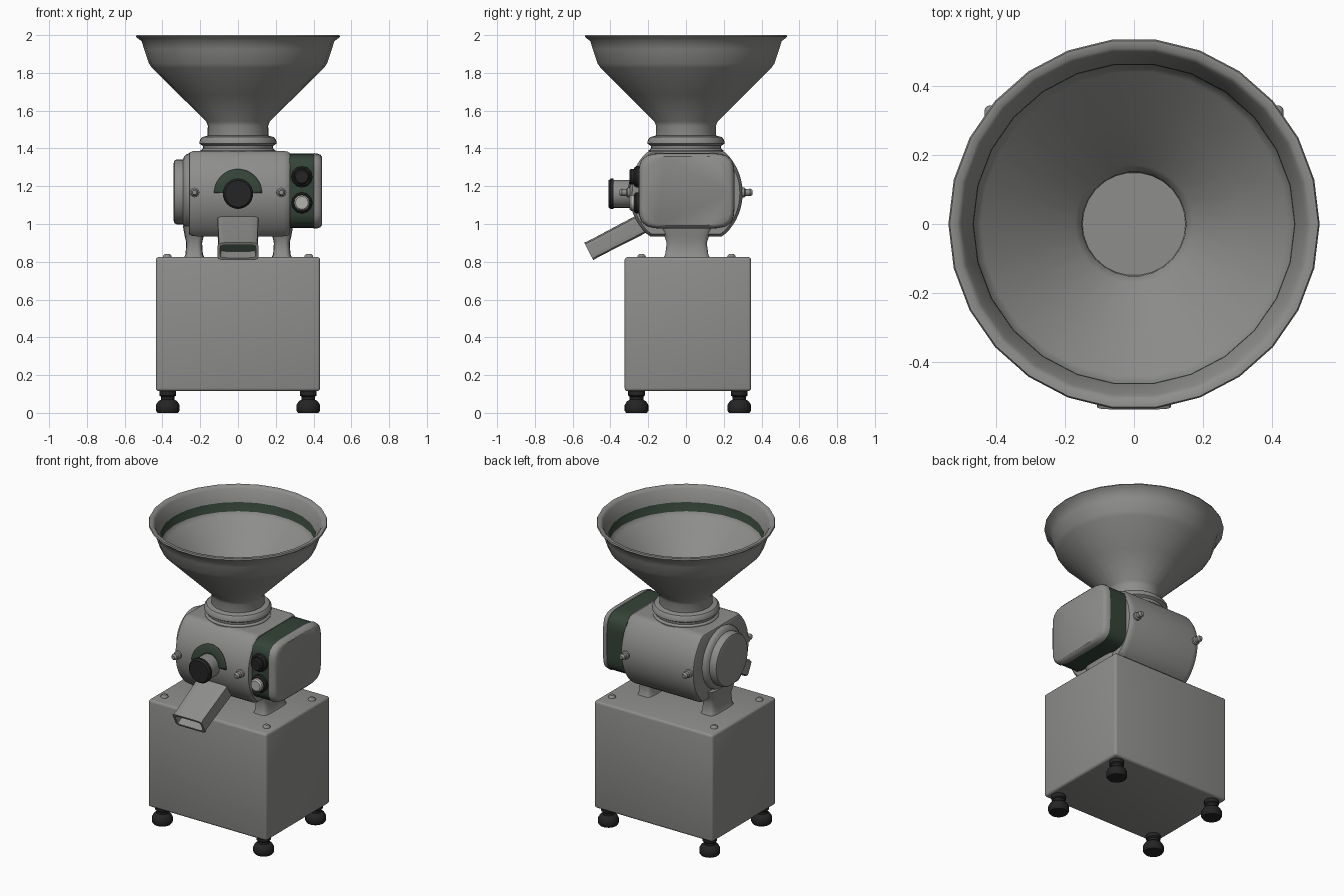
import bpy, bmesh, math
from mathutils import Matrix, Vector

if "Cube" in bpy.data.objects:
    bpy.data.objects.remove(bpy.data.objects["Cube"])

def material(name, r, g, b):
    m = bpy.data.materials.new(name)
    m.diffuse_color = (r, g, b, 1)
    m.use_nodes = True
    m.node_tree.nodes["Principled BSDF"].inputs["Base Color"].default_value = m.diffuse_color
    return m

GREY = material("brushed_grey", 0.27, 0.27, 0.262)
GREEN = material("dark_green", 0.034, 0.056, 0.038)
BLACK = material("rubber_black", 0.018, 0.018, 0.019)
LIGHT = material("light_grey", 0.45, 0.45, 0.42)

FRONT = Matrix.Rotation(math.pi / 2, 4, 'X')    # local z -> -y
BACK = Matrix.Rotation(-math.pi / 2, 4, 'X')    # local z -> +y
LEFT = Matrix.Rotation(-math.pi / 2, 4, 'Y')    # local z -> -x
UP = Matrix.Identity(4)

def finish(name, bm, mats, rule=None, angle=35):
    bmesh.ops.remove_doubles(bm, verts=bm.verts, dist=1e-5)
    bmesh.ops.recalc_face_normals(bm, faces=bm.faces)
    bm.normal_update()
    for f in bm.faces:
        f.smooth = True
        if rule:
            f.material_index = rule(f.calc_center_median(), f.normal)
    me = bpy.data.meshes.new(name)
    bm.to_mesh(me)
    bm.free()
    for m in mats:
        me.materials.append(m)
    me.set_sharp_from_angle(angle=math.radians(angle))
    ob = bpy.data.objects.new(name, me)
    bpy.context.collection.objects.link(ob)
    return ob

def loft(name, rings, mats, rule=None, angle=35):
    """Skin a list of point rings and cap both ends."""
    bm = bmesh.new()
    vs = [[bm.verts.new(p) for p in ring] for ring in rings]
    n = len(vs[0])
    for a, b in zip(vs, vs[1:]):
        for i in range(n):
            j = (i + 1) % n
            bm.faces.new((a[i], a[j], b[j], b[i]))
    bm.faces.new(vs[0])
    bm.faces.new(vs[-1])
    return finish(name, bm, mats, rule, angle)

def lathe(name, profile, loc, mats, rot=UP, segs=24, rule=None, angle=35):
    """Turn a (radius, height) profile about local z."""
    m = Matrix.Translation(loc) @ rot
    rings = [[m @ Vector((r * math.cos(2 * math.pi * i / segs),
                          r * math.sin(2 * math.pi * i / segs), h))
              for i in range(segs)] for r, h in profile]
    return loft(name, rings, mats, rule, angle)

def squircle(a, b, n, count=40):
    """Rounded rectangle outline as (u, v) pairs."""
    out = []
    for i in range(count):
        t = 2 * math.pi * (i + 0.5) / count
        c, s = math.cos(t), math.sin(t)
        k = (abs(c) ** n + abs(s) ** n) ** (-1 / n)
        out.append((a * c * k, b * s * k))
    return out

# base cabinet
bm = bmesh.new()
bmesh.ops.create_cube(bm, size=1, matrix=Matrix.Translation((0, 0.01, 0.47))
                      @ Matrix.Diagonal((0.87, 0.67, 0.71, 1)))
bmesh.ops.bevel(bm, geom=bm.edges[:], offset=0.016, segments=3, profile=0.5, affect='EDGES')
finish("base_cabinet", bm, [GREY])

# feet and cabinet top bolts
for sx in (-1, 1):
    for y in (-0.262, 0.282):
        lathe("foot", [(0.055, 0), (0.063, 0.012), (0.063, 0.04), (0.052, 0.06), (0.036, 0.07),
                       (0.036, 0.085), (0.044, 0.092), (0.044, 0.12)],
              (sx * 0.372, y, 0), [BLACK], segs=20)
    for y in (-0.235, 0.24):
        lathe("cabinet_bolt", [(0.024, 0), (0.022, 0.01), (0.012, 0.02)],
              (sx * 0.375, y, 0.822), [GREY], segs=10)

# flared pedestals carrying the mill
for sx in (-1, 1):
    rings = []
    for z, hx, hy in ((0.82, 0.055, 0.122), (0.84, 0.046, 0.114), (0.90, 0.042, 0.106),
                      (0.935, 0.05, 0.118), (0.99, 0.06, 0.14)):
        rings.append([(sx * 0.232 + u, 0.004 + v, z) for u, v in squircle(hx, hy, 5)])
    loft("pedestal", rings, [GREY])

# mill body: drum along x with flattened top and bottom
CZ, R = 1.163, 0.3
def drum_ring(x, s):
    pts = []
    for i in range(64):
        t = 2 * math.pi * i / 64
        z = max(-0.228, min(0.224, R * math.sin(t)))
        pts.append((x, s * R * math.cos(t), CZ + s * z))
    return pts
loft("mill_body", [drum_ring(x, s) for x, s in
                   ((-0.26, 0.93), (-0.256, 0.965), (-0.24, 0.992), (-0.22, 1), (0.24, 1),
                    (0.262, 0.985), (0.275, 0.95))], [GREY])

# stepped end cover on the left
lathe("end_cover", [(0.205, 0), (0.2, 0.022), (0.188, 0.035), (0.172, 0.042), (0.172, 0.075),
                    (0.165, 0.087), (0.15, 0.091)], (-0.25, 0, 1.17), [GREY], LEFT, 32)

# motor housing on the right: green band, grey cover
def housing_ring(x, s):
    return [(x, 0.003 + s * u, 1.175 + s * v) for u, v in squircle(0.254, 0.2, 6, 48)]
loft("motor_housing", [housing_ring(x, s) for x, s in
                       ((0.265, 0.96), (0.27, 0.985), (0.4, 0.985), (0.402, 1), (0.42, 0.99),
                        (0.436, 0.96), (0.444, 0.91))],
     [GREY, GREEN], lambda c, n: 1 if c.x < 0.4005 else 0)

# switches on the housing front
for name, z, cap in (("upper_switch", 1.25, BLACK), ("lower_switch", 1.112, LIGHT)):
    lathe(name + "_collar", [(0.056, 0), (0.056, 0.025), (0.048, 0.034)],
          (0.338, -0.24, z), [BLACK], FRONT, 12)
    lathe(name + "_button", [(0.042, 0), (0.042, 0.022), (0.034, 0.032)],
          (0.338, -0.268, z), [cap], FRONT, 12)

# setting dial: grey stem, black face
lathe("dial_stem", [(0.07, 0), (0.074, 0.02), (0.074, 0.12)], (0, -0.27, 1.16), [GREY], FRONT, 32)
lathe("dial_cap", [(0.08, 0), (0.08, 0.015), (0.07, 0.026)], (0, -0.385, 1.16), [BLACK], FRONT, 32)

# curved green scale plate behind the dial
bm = bmesh.new()
grid = []
for k in range(5):
    r = 0.07 + 0.057 * k / 4
    row = []
    for i in range(25):
        t = math.pi * i / 24
        dz = r * math.sin(t)
        row.append(bm.verts.new((r * math.cos(t), -math.sqrt(0.304 ** 2 - dz * dz), CZ + dz)))
    grid.append(row)
for a, b in zip(grid, grid[1:]):
    for i in range(24):
        bm.faces.new((a[i], a[i + 1], b[i + 1], b[i]))
plate = finish("dial_scale", bm, [GREEN])
sol = plate.modifiers.new("thickness", 'SOLIDIFY')
sol.thickness = 0.005
sol.offset = 0

# body clamp bolts, front and back
for sx in (-1, 1):
    for y, rot in ((-0.285, FRONT), (0.285, BACK)):
        lathe("clamp_bolt", [(0.026, 0), (0.026, 0.025), (0.018, 0.03), (0.02, 0.055), (0.012, 0.068)],
              (sx * 0.23, y, 1.167), [GREY], rot, 12)

# discharge spout: hollow square duct sloping forward, green inside
TIP, D, U = Vector((0, -0.515, 0.855)), Vector((0, -0.887, -0.461)), Vector((0, -0.461, 0.887))
def spout_ring(back, hx, hu):
    return [TIP - D * back + Vector((u, 0, 0)) + U * v for u, v in squircle(hx, hu, 10)]
loft("spout", [spout_ring(0.34, 0.11, 0.053), spout_ring(0.03, 0.103, 0.05), spout_ring(0, 0.108, 0.052),
               spout_ring(0, 0.094, 0.038), spout_ring(0.07, 0.092, 0.036)],
     [GREY, GREEN], lambda c, n: 1 if abs((c - TIP).dot(D) + 0.07) < 0.002 else 0)

# collar between mill and hopper
lathe("hopper_collar", [(0.2, 1.37), (0.198, 1.39), (0.185, 1.4), (0.187, 1.415), (0.204, 1.425),
                        (0.202, 1.445), (0.19, 1.46), (0.16, 1.468)], (0, 0, 0), [GREY], segs=32)

# hopper: thin funnel with rolled rim and green inner band
lathe("hopper", [(0.161, 1.45), (0.16, 1.52), (0.168, 1.542), (0.31, 1.683), (0.455, 1.826),
                 (0.472, 1.85), (0.497, 1.925), (0.51, 1.968), (0.532, 1.984), (0.54, 1.992),
                 (0.536, 2.0), (0.515, 2.0), (0.502, 1.985), (0.492, 1.95), (0.468, 1.91),
                 (0.466, 1.85), (0.445, 1.83), (0.31, 1.698), (0.172, 1.562), (0.152, 1.54),
                 (0.15, 1.51)], (0, 0, 0), [GREY, GREEN], segs=26, angle=50,
      rule=lambda c, n: 1 if 1.87 < c.z < 1.89 and n.x * c.x + n.y * c.y < 0 else 0)
